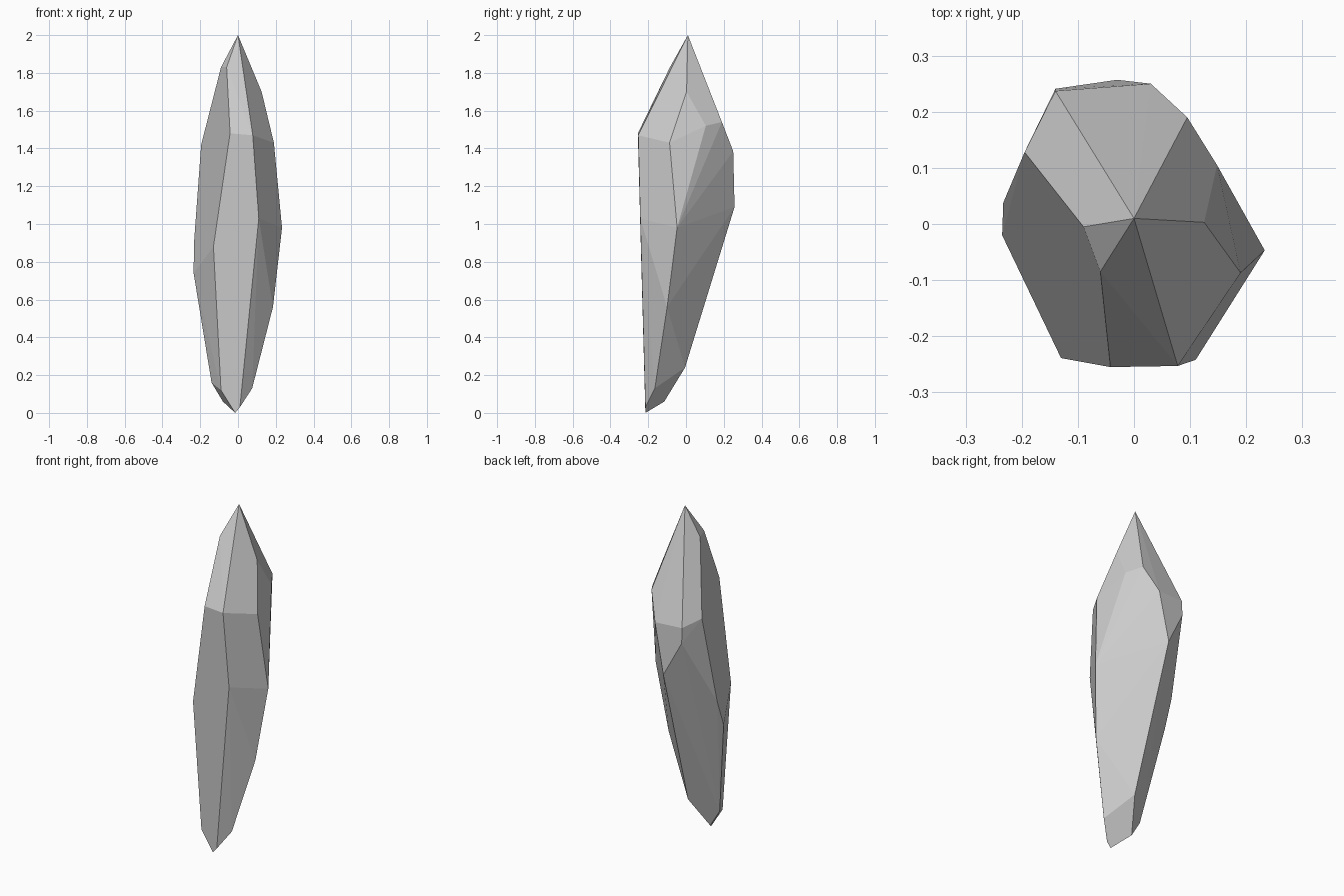
import bpy
import bmesh
from math import radians

# Corner points of the faceted shard, grouped from tip to foot
tip = [(0, 0.01, 2.0), (-0.09, -0.005, 1.83), (-0.06, -0.085, 1.83), (0.125, 0.003, 1.70)]
shoulder = [
    (-0.195, 0.128, 1.42), (-0.14, 0.237, 1.39), (-0.14, 0.241, 1.30),
    (0.03, 0.25, 1.385), (0.095, 0.19, 1.54), (0.148, 0.105, 1.52),
    (0.19, -0.087, 1.43), (0.078, -0.253, 1.47), (-0.042, -0.255, 1.48),
]
waist = [
    (-0.03, 0.257, 1.09), (0.233, -0.047, 0.98), (0.11, -0.242, 1.03),
    (-0.13, -0.239, 0.88), (-0.235, -0.02, 0.74), (-0.233, 0.038, 0.90),
    (0.185, -0.10, 0.56),
]
foot = [
    (-0.01, -0.005, 0.24), (-0.14, -0.118, 0.16), (-0.09, -0.217, 0.12),
    (-0.08, -0.115, 0.06), (0.075, -0.165, 0.13), (0.01, -0.215, 0.03),
    (-0.015, -0.215, 0.0),
]

# Crystal shard: convex hull with near-flat facets merged
bm = bmesh.new()
for p in tip + shoulder + waist + foot:
    bm.verts.new(p)
bmesh.ops.convex_hull(bm, input=bm.verts[:])
loose = [v for v in bm.verts if not v.link_faces]
bmesh.ops.delete(bm, geom=loose, context='VERTS')
bmesh.ops.dissolve_limit(bm, angle_limit=radians(2), verts=bm.verts[:], edges=bm.edges[:])
bmesh.ops.recalc_face_normals(bm, faces=bm.faces[:])

mesh = bpy.data.meshes.new("crystal_shard")
bm.to_mesh(mesh)
bm.free()
shard = bpy.data.objects.new("crystal_shard", mesh)
bpy.context.collection.objects.link(shard)
